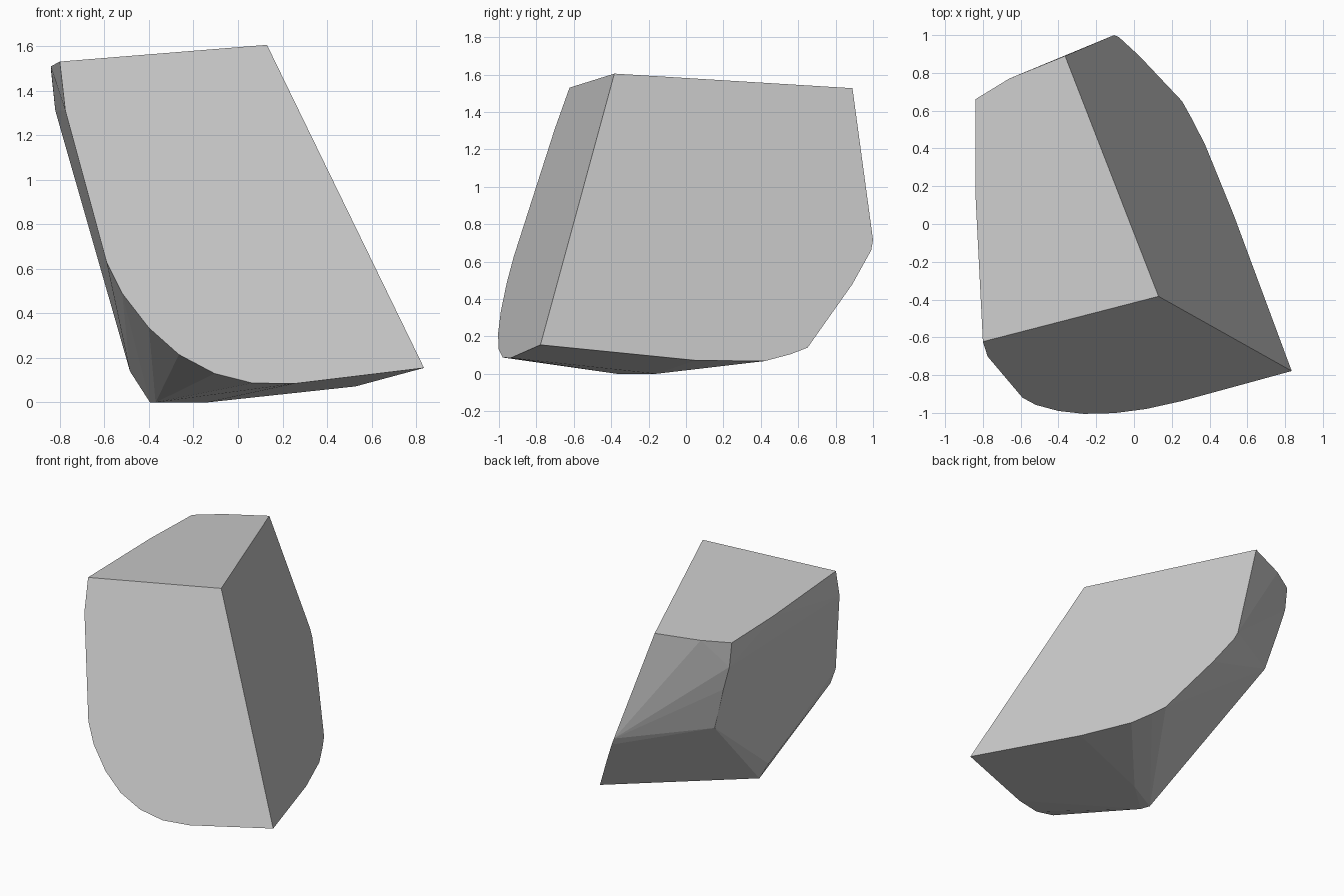
import bpy, bmesh, math
from mathutils import Vector

if "Cube" in bpy.data.objects:
    bpy.data.objects.remove(bpy.data.objects["Cube"])

# Corner shared by the three broad cut planes
A = Vector((0.13, -0.383, 1.605))


def on_front(x, z):
    return (x, A.y + 0.227 * (x - A.x) + 0.383 * (z - A.z), z)


def on_right(y, z):
    return (A.x - 0.4118 * (y - A.y) - 0.3754 * (z - A.z), y, z)


def on_top(x, y):
    return (x, y, A.z + 0.084 * (x - A.x) - 0.027 * (y - A.y))


points = [tuple(A)]
# Rounded outline of the front plane
points += [on_front(x, z) for x, z in (
    (-0.80, 1.53), (-0.775, 1.31), (-0.59, 0.63), (-0.52, 0.49), (-0.40, 0.335),
    (-0.265, 0.215), (-0.105, 0.13), (0.065, 0.087), (0.255, 0.085), (0.835, 0.155))]
# Rounded outline of the right plane
points += [on_right(y, z) for y, z in (
    (0.89, 1.527), (1.0, 0.715), (0.99, 0.66), (0.89, 0.48), (0.65, 0.14),
    (0.56, 0.105), (0.42, 0.068), (0.05, 0.072))]
# Left outline of the top plane
points += [on_top(x, y) for x, y in ((-0.84, 0.17), (-0.84, 0.66), (-0.66, 0.77))]
# Curved back edge of the left side, then the small base
points += [(-0.82, 0.66, 1.31), (-0.765, 0.652, 1.125), (-0.71, 0.63, 0.93),
           (-0.67, 0.62, 0.80), (-0.485, -0.28, 0.14),
           (-0.395, -0.30, 0), (-0.37, -0.37, 0), (-0.14, -0.16, 0)]

# Wrap the outlines in one faceted solid
bm = bmesh.new()
for p in points:
    bm.verts.new(p)
hull = bmesh.ops.convex_hull(bm, input=bm.verts[:])
loose = [v for v in bm.verts if not v.link_faces]
bmesh.ops.delete(bm, geom=loose, context='VERTS')
bmesh.ops.dissolve_limit(bm, angle_limit=math.radians(1.0),
                         verts=bm.verts[:], edges=bm.edges[:])
bmesh.ops.recalc_face_normals(bm, faces=bm.faces[:])
mesh = bpy.data.meshes.new("rock_chunk")
bm.to_mesh(mesh)
bm.free()

grey = bpy.data.materials.new("stone_grey")
grey.diffuse_color = (0.6, 0.6, 0.6, 1)
grey.use_nodes = True
grey.node_tree.nodes["Principled BSDF"].inputs["Base Color"].default_value = grey.diffuse_color
mesh.materials.append(grey)
rock = bpy.data.objects.new("rock_chunk", mesh)
bpy.context.collection.objects.link(rock)
